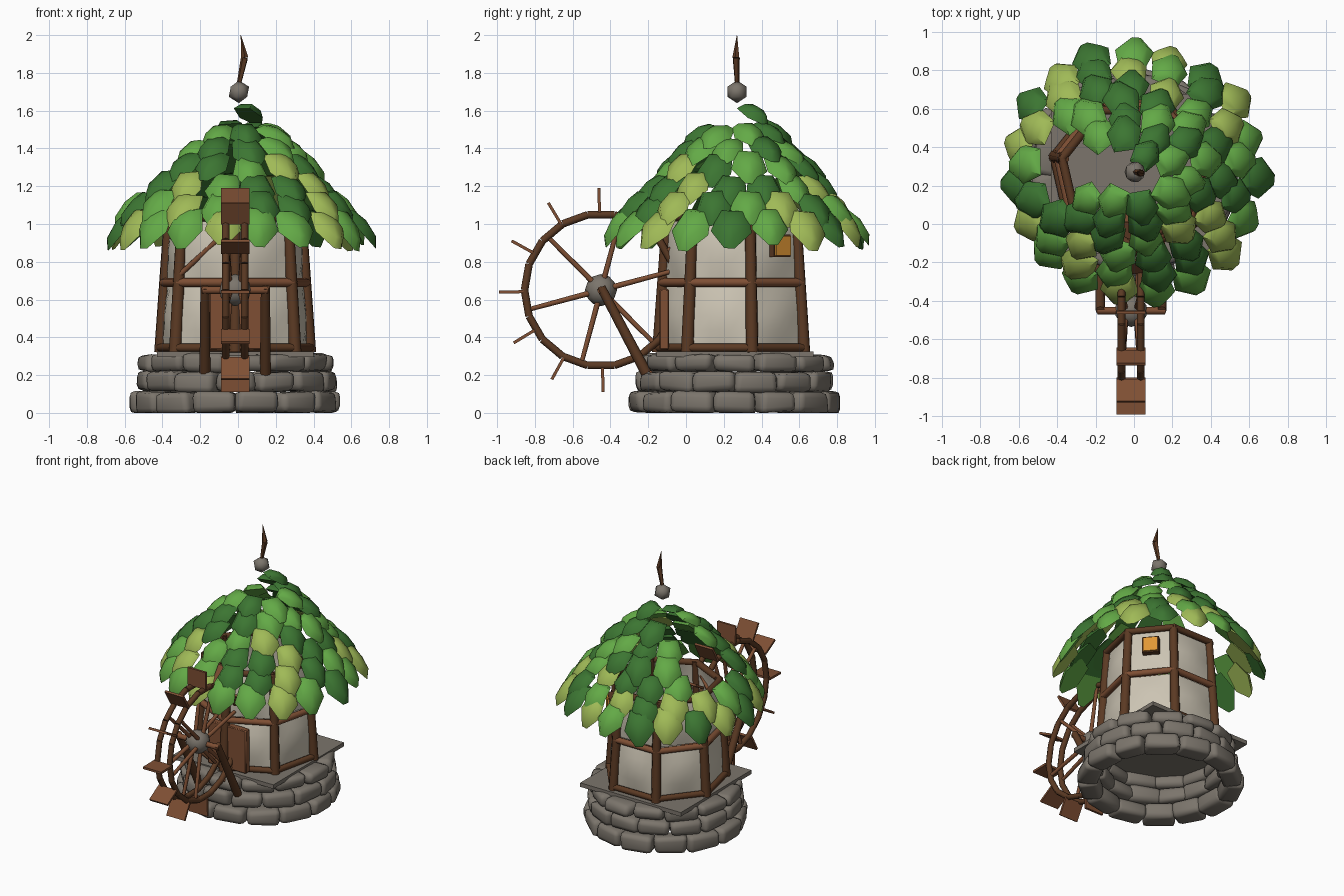
import bpy, bmesh, math, random
from math import sin, cos, pi, radians
from mathutils import Vector, Matrix

random.seed(11)
if "Cube" in bpy.data.objects:
    bpy.data.objects.remove(bpy.data.objects["Cube"])


def material(name, *rgb):
    m = bpy.data.materials.new(name)
    m.use_nodes = True
    m.diffuse_color = (*rgb, 1)
    m.node_tree.nodes["Principled BSDF"].inputs["Base Color"].default_value = (*rgb, 1)
    return m


stone = material("grey stone", .20, .178, .15)
dark_wood = material("dark wood", .105, .042, .017)
light_wood = material("light wood", .21, .078, .034)
plaster = material("cream plaster", .60, .55, .45)
glow = material("amber glass", .75, .31, .035)
leaf_mats = [material("deep green", .045, .18, .032),
             material("fresh green", .125, .40, .062),
             material("lime green", .35, .49, .095)]

CX, CY = -.015, .26      # tower axis
SIDES = 7


def finish(bm, name, mats, angle=40):
    bmesh.ops.recalc_face_normals(bm, faces=bm.faces[:])
    mesh = bpy.data.meshes.new(name)
    bm.to_mesh(mesh)
    bm.free()
    ob = bpy.data.objects.new(name, mesh)
    bpy.context.collection.objects.link(ob)
    for m in mats:
        mesh.materials.append(m)
    bpy.ops.object.select_all(action='DESELECT')
    ob.select_set(True)
    bpy.context.view_layer.objects.active = ob
    bpy.ops.object.shade_smooth_by_angle(angle=radians(angle))
    return ob


def rod(bm, a, b, r1, r2=None, sides=8):
    a, b = Vector(a), Vector(b)
    d = b - a
    mat = Matrix.Translation((a + b) / 2) @ d.to_track_quat('Z', 'Y').to_matrix().to_4x4()
    bmesh.ops.create_cone(bm, cap_ends=True, segments=sides, radius1=r1,
                          radius2=r1 if r2 is None else r2, depth=d.length, matrix=mat)


def box(bm, size, mat):
    return bmesh.ops.create_cube(bm, size=1, matrix=mat @ Matrix.Diagonal((*size, 1)))["verts"]


def shift(x, y, z):
    return Matrix.Translation((x, y, z))


def around(angle):
    return shift(CX, CY, 0) @ Matrix.Rotation(angle, 4, 'Z')


def corner(i, z, inset=0):
    a = -pi / 2 + i * 2 * pi / SIDES
    r = .405 - (z - .33) * .065 - inset
    return Vector((CX + r * cos(a), CY + r * sin(a), z))


# Stone courses of rounded, uneven blocks
for k, (z, h, r, n) in enumerate([(.055, .115, .48, 14), (.165, .105, .455, 14), (.263, .09, .44, 13)]):
    bm = bmesh.new()
    for i in range(n):
        a = (i + k * .5) * 2 * pi / n
        width = 2 * pi * (r + .035) / n * random.uniform(.9, 1.04)
        m = around(a) @ shift(r + random.uniform(-.01, .01), 0, z)
        for v in box(bm, (.14, width, h), m):
            v.co += Vector([random.uniform(-.01, .01) for _ in range(3)])
    bmesh.ops.bevel(bm, geom=bm.edges[:], offset=.032, segments=2, profile=.55, affect='EDGES')
    for v in bm.verts:
        v.co.z = max(v.co.z, 0)
    finish(bm, f"stone_course_{k + 1}", [stone], 70)

# Square slab under the tower
bm = bmesh.new()
box(bm, (.83, .83, .03), shift(CX, CY, .31))
finish(bm, "floor_slab", [stone])

# Timber frame
bm = bmesh.new()
for i in range(SIDES):
    rod(bm, corner(i, .32), corner(i, 1.05), .034, .028)
finish(bm, "wall_posts", [dark_wood], 60)
for name, z, r, mat in [("sill_beams", .345, .022, dark_wood), ("middle_beams", .69, .023, light_wood),
                        ("top_beams", 1.035, .023, dark_wood)]:
    bm = bmesh.new()
    for i in range(SIDES):
        rod(bm, corner(i, z, -.008), corner(i + 1, z, -.008), r)
    finish(bm, name, [mat], 60)
bm = bmesh.new()
low, high = corner(6, .72, -.012), corner(7, 1.0, -.012)
rod(bm, low, low.lerp(high, .85), .014)
finish(bm, "wall_brace", [light_wood], 60)

# Bulging plaster panels
bm = bmesh.new()
NU, NV = 6, 4
for i in range(SIDES):
    out = corner(i, .5) + corner(i + 1, .5) - 2 * Vector((CX, CY, .5))
    out.normalize()
    for z0, z1 in [(.36, .67), (.71, 1.02)]:
        grid = []
        for v in range(NV + 1):
            z = z0 + (z1 - z0) * v / NV
            grid.append([bm.verts.new(corner(i, z, .008).lerp(corner(i + 1, z, .008), u / NU)
                                      + out * .028 * sin(pi * u / NU) * sin(pi * v / NV))
                         for u in range(NU + 1)])
        for v in range(NV):
            for u in range(NU):
                bm.faces.new((grid[v][u], grid[v][u + 1], grid[v + 1][u + 1], grid[v + 1][u]))
finish(bm, "wall_panels", [plaster], 60)

# Front door of two broad planks
bm = bmesh.new()
for s in (-1, 1):
    box(bm, (.156, .05, .32), shift(CX + .02 + s * .079, -.115, .495))
bmesh.ops.bevel(bm, geom=bm.edges[:], offset=.006, segments=1, affect='EDGES')
finish(bm, "door", [light_wood])

# Window on one rear side: amber pane with a slim frame
win = around(radians(40)) @ shift(.37, 0, .885)
bm = bmesh.new()
for s in (-1, 1):
    box(bm, (.04, .01, .12), win @ shift(0, s * .052, 0))
    box(bm, (.04, .114, .01), win @ shift(0, 0, s * .055))
finish(bm, "window_frame", [dark_wood])
bm = bmesh.new()
box(bm, (.04, .10, .104), win @ shift(.01, 0, 0))
finish(bm, "window_pane", [glow])

# Leaf roof
OUTLINE = [(-.025, -.135), (.025, -.135), (.10, -.03), (.068, .105), (-.068, .105), (-.10, -.03)]


def add_leaf(bm, mat, scale, colour):
    rings = [[bm.verts.new(mat @ Vector((x * s * scale, y * s * scale, z))) for x, y in OUTLINE]
             for s, z in ((1, -.025), (.68, .016))]
    tip = bm.verts.new(mat @ Vector((0, 0, .032)))
    n = len(OUTLINE)
    faces = [bm.faces.new(rings[0][::-1])]
    for i in range(n):
        j = (i + 1) % n
        faces.append(bm.faces.new((rings[0][i], rings[0][j], rings[1][j], rings[1][i])))
        faces.append(bm.faces.new((rings[1][i], rings[1][j], tip)))
    for f in faces:
        f.material_index = colour


def leaf_frame(angle, r, z, tilt):
    # local y points up the slope, local z points away from the roof
    return (shift(0, CY + .01, 0) @ Matrix.Rotation(angle, 4, 'Z') @ shift(r, 0, z)
            @ Matrix.Rotation(tilt, 4, 'Y') @ Matrix.Rotation(pi / 2, 4, 'Z'))


# Each row lists its leaves: d deep, f fresh, l lime, - a gap
ROWS = [(.635, 1.0, 53, "dfldlfdldldlfflfflf"), (.56, 1.10, 50, "fldfldllfdflfddld"),
        (.47, 1.205, 46, "dflddf--dlfddld"), (.38, 1.31, 42, "fddf--ddfldf"),
        (.295, 1.40, 36, "fdf-fddffd"), (.215, 1.485, 28, "d--fdffd")]
for k, (r, z, tilt, leaves) in enumerate(ROWS):
    bm = bmesh.new()
    for i, kind in enumerate(leaves):
        if kind == "-":
            continue
        a = (i + k * .5 - .2 + random.uniform(-.08, .08)) * 2 * pi / len(leaves)
        m = leaf_frame(a, r + random.uniform(-.02, .02), z + random.uniform(-.015, .015),
                       radians(tilt + random.uniform(-6, 6)))
        m = m @ Matrix.Rotation(random.uniform(-.15, .15), 4, 'Z')
        add_leaf(bm, m, random.uniform(.98, 1.1) - .03 * k, "dfl".index(kind))
    finish(bm, f"roof_leaves_{k + 1}", leaf_mats, 50)
bm = bmesh.new()
add_leaf(bm, leaf_frame(radians(55), .115, 1.595, radians(30)), .75, 0)
finish(bm, "top_leaf", leaf_mats, 50)

# Finial: pebble and crooked twig
bm = bmesh.new()
bmesh.ops.create_icosphere(bm, subdivisions=1, radius=.06, matrix=shift(.005, .27, 1.70))
finish(bm, "finial_stone", [stone], 60)
bm = bmesh.new()
rod(bm, (.005, .27, 1.74), (.035, .265, 1.88), .012, .02, 5)
rod(bm, (.035, .265, 1.88), (.015, .27, 2.0), .02, .001, 5)
finish(bm, "finial_twig", [dark_wood])

# Water wheel
WX, WY, WZ = -.015, -.45, .65


def on_wheel(x, r, a):
    return Vector((WX + x, WY + r * cos(a), WZ + r * sin(a)))


rims, spokes, paddles = bmesh.new(), bmesh.new(), bmesh.new()
for x in (-.05, .05):
    for i in range(18):
        a, b = i * pi / 9, (i + 1) * pi / 9
        rod(rims, on_wheel(x, .405, a), on_wheel(x, .405, b), .02)
    for i in range(6):
        a = radians(15 + 60 * i)
        rod(spokes, on_wheel(x * .6, .05, a), on_wheel(x, .40, a), .015, .012)
for i in range(12):
    a = i * pi / 6 + .02
    m = Matrix.Translation(on_wheel(0, .475, a)) @ Matrix.Rotation(a, 4, 'X')
    box(paddles, (.15, .13, .016), m)
finish(rims, "wheel_rims", [dark_wood], 60)
finish(spokes, "wheel_spokes", [light_wood], 60)
finish(paddles, "wheel_paddles", [light_wood])
bm = bmesh.new()
bmesh.ops.create_icosphere(bm, subdivisions=2, radius=.085, matrix=shift(WX, WY, WZ))
finish(bm, "wheel_hub", [stone])

# Axle and its slanted supports
bm = bmesh.new()
rod(bm, (WX - .175, WY, WZ), (WX + .175, WY, WZ), .02)
finish(bm, "wheel_axle", [light_wood], 60)
bm = bmesh.new()
for s in (-1, 1):
    rod(bm, (WX + s * .16, WY, WZ + .015), (WX + s * .16, -.21, .21), .024, .029)
finish(bm, "wheel_supports", [dark_wood], 60)
